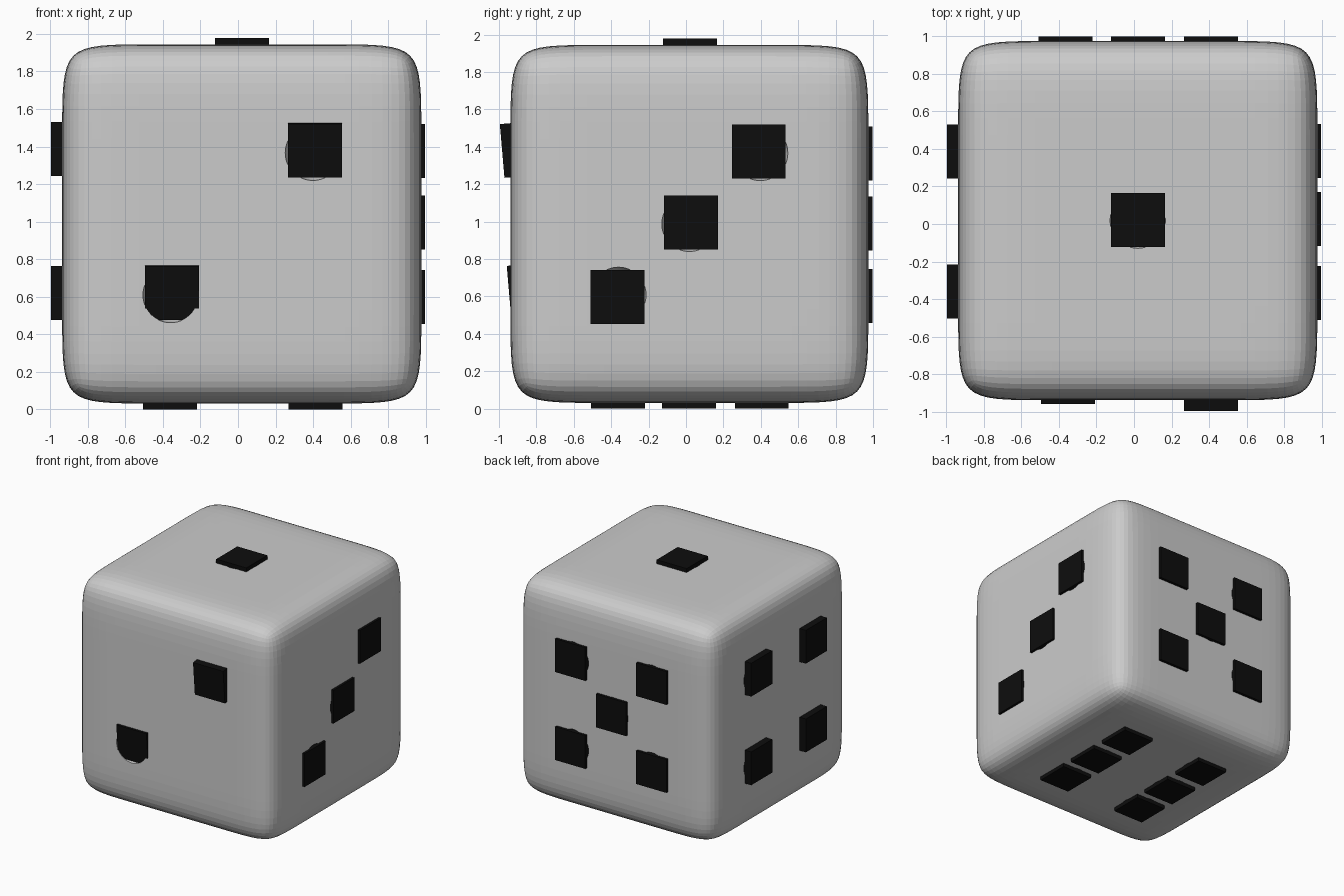
import bpy, bmesh, math
from mathutils import Vector, Matrix

if "Cube" in bpy.data.objects:
    bpy.data.objects.remove(bpy.data.objects["Cube"])

CENTRE = Vector((0.02, 0.018, 0.988))   # middle of the body
HALF = 0.957                            # half the body width
PIP = 0.288                             # pip cube side
STEP, DIMPLE = 0.379, 0.148             # dimple spacing and radius


def make_object(name, bm):
    mesh = bpy.data.meshes.new(name)
    bmesh.ops.recalc_face_normals(bm, faces=bm.faces)
    bm.to_mesh(mesh)
    bm.free()
    ob = bpy.data.objects.new(name, mesh)
    bpy.context.collection.objects.link(ob)
    return ob


def on_face(axis, depth, u, v):
    # Point at the given depth along an axis; u and v fill the other two axes
    p = [u, v]
    p.insert(axis, depth)
    return Vector(p)


# Body: cube with support loops, rounded by subdivision
bm = bmesh.new()
bmesh.ops.create_cube(bm, size=2 * HALF)
for axis in range(3):
    for side in (-1, 1):
        n = Vector((0, 0, 0))
        n[axis] = 1
        bmesh.ops.bisect_plane(bm, geom=bm.verts[:] + bm.edges[:] + bm.faces[:],
                               plane_co=n * side * HALF * 0.62, plane_no=n)
bmesh.ops.translate(bm, verts=bm.verts, vec=CENTRE)
body = make_object("body", bm)
sub = body.modifiers.new("round", 'SUBSURF')
sub.levels = sub.render_levels = 3

# Dimples: regular pattern per face as (axis, side, positions in steps)
corners = [(-1, -1), (-1, 1), (1, -1), (1, 1)]
diagonal = [(-1, -1), (1, 1)]
dimples = [
    (2, 1, [(0, 0)]),
    (1, -1, diagonal),
    (0, 1, diagonal + [(0, 0)]),
    (0, -1, corners),
    (1, 1, corners + [(0, 0)]),
    (2, -1, corners + [(-1, 0), (1, 0)]),
]
bm = bmesh.new()
for axis, side, spots in dimples:
    for u, v in spots:
        pos = CENTRE + on_face(axis, side * (HALF + 0.007), u * STEP, v * STEP)
        bmesh.ops.create_icosphere(bm, subdivisions=4, radius=DIMPLE,
                                   matrix=Matrix.Translation(pos))
cutter = make_object("dimple_cutter", bm)
cutter.hide_render = True
cut = body.modifiers.new("dimples", 'BOOLEAN')
cut.operation, cut.solver, cut.object = 'DIFFERENCE', 'EXACT', cutter

# Pips: small black cubes set in the dimples, as (axis, side, outer face, centres)
black = bpy.data.materials.new("pip_black")
black.diffuse_color = (0.004, 0.004, 0.004, 1)
black.use_nodes = True
black.node_tree.nodes["Principled BSDF"].inputs["Base Color"].default_value = black.diffuse_color
pips = {
    "top": (2, 1, 1.979, [(0.021, 0.022)]),
    "right": (0, 1, 0.997, [(-0.367, 0.598), (0.027, 0.996), (0.389, 1.376)]),
    "left": (0, -1, -0.997, [(u, v) for u in (-0.36, 0.387) for v in (0.62, 1.388)]),
    "back": (1, 1, 0.998, [(u, v) for u in (-0.366, 0.411) for v in (0.602, 1.364)]
             + [(0.021, 0.99)]),
    "bottom": (2, -1, 0.0, [(u, v) for u in (-0.362, 0.412)
                            for v in (-0.363, 0.017, 0.405)]),
    "front_low": (1, -1, -0.946, [(-0.351, 0.62)]),
    "front_high": (1, -1, -0.983, [(0.41, 1.378)]),
}
for face, (axis, side, outer, centres) in pips.items():
    tilt = Matrix.Rotation(math.radians(4.9 if "front" in face else 0), 4, 'X')
    inward = on_face(axis, -side * PIP / 2, 0, 0)
    bm = bmesh.new()
    for u, v in centres:
        pos = on_face(axis, outer, u, v)
        bmesh.ops.create_cube(bm, size=PIP, matrix=Matrix.Translation(pos) @ tilt
                              @ Matrix.Translation(inward))
    make_object(face + "_pips", bm).data.materials.append(black)
